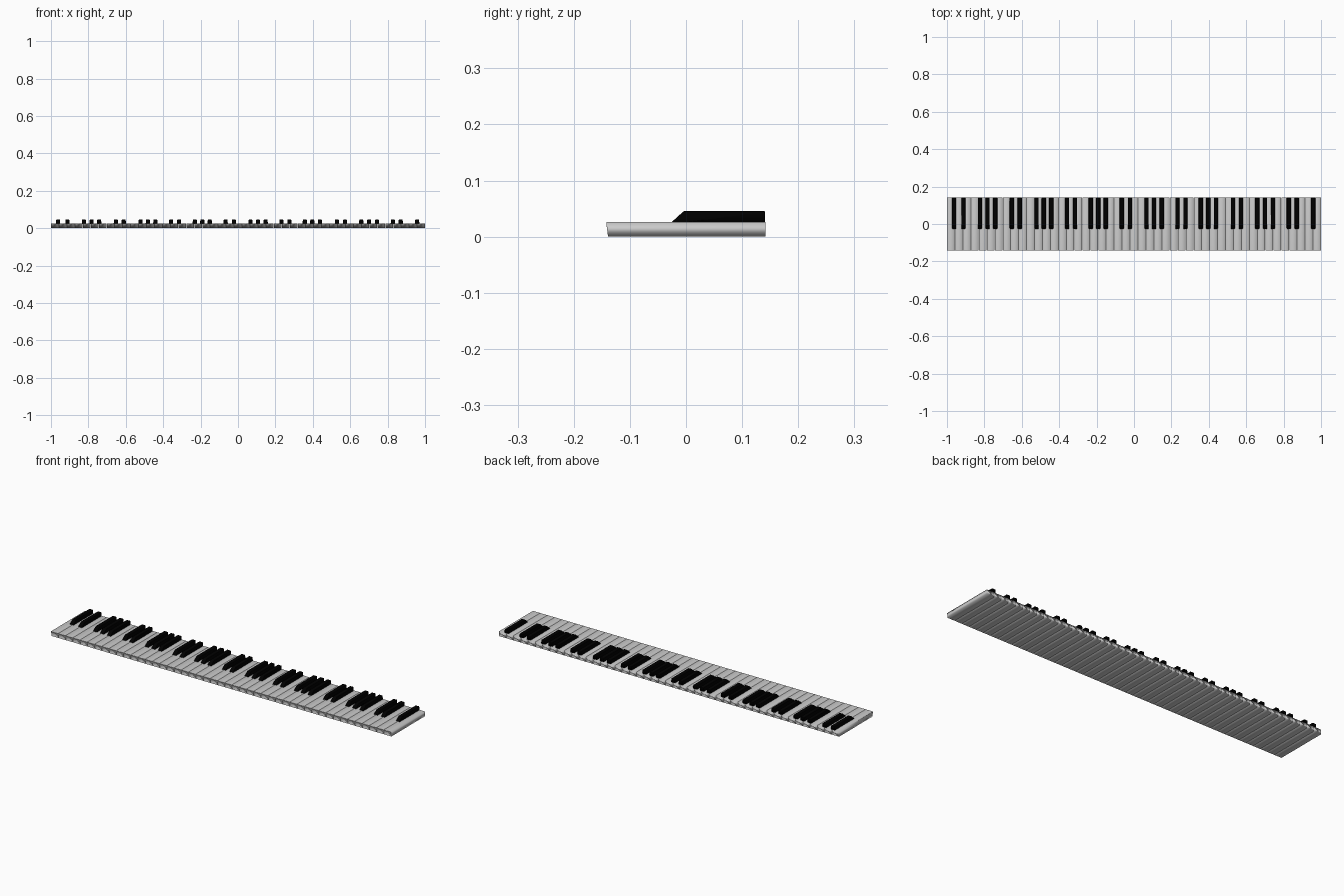
import bpy, bmesh

if "Cube" in bpy.data.objects:
    bpy.data.objects.remove(bpy.data.objects["Cube"])

WHITE_COUNT = 47
PITCH = 2.0 / WHITE_COUNT
GAP = 0.0008

black = bpy.data.materials.new("black_key_finish")
black.diffuse_color = (0, 0, 0, 1)
black.use_nodes = True
black.node_tree.nodes["Principled BSDF"].inputs["Base Color"].default_value = black.diffuse_color


def key(name, x, width, profile, taper=0.0, bevel=0.0, mat=None):
    """Extrude a (y, z) side profile across the key width, smooth shaded."""
    zmin = min(p[1] for p in profile)
    zmax = max(p[1] for p in profile)
    bm = bmesh.new()
    left, right = [[bm.verts.new((s * (width / 2 - taper * (z - zmin) / (zmax - zmin)), y, z))
                    for y, z in profile] for s in (-1, 1)]
    n = len(profile)
    bm.faces.new(left)
    bm.faces.new(right[::-1])
    for i in range(n):
        j = (i + 1) % n
        bm.faces.new((left[i], right[i], right[j], left[j]))
    bmesh.ops.recalc_face_normals(bm, faces=bm.faces)
    if bevel:
        edges = [e for e in bm.edges if max(v.co.z for v in e.verts) > zmax - 1e-5]
        bmesh.ops.bevel(bm, geom=edges, offset=bevel, segments=2, profile=0.5, affect='EDGES')
    for f in bm.faces:
        f.smooth = True
    mesh = bpy.data.meshes.new(name)
    bm.to_mesh(mesh)
    bm.free()
    if mat:
        mesh.materials.append(mat)
    obj = bpy.data.objects.new(name, mesh)
    obj.location.x = x
    bpy.context.collection.objects.link(obj)
    # soft shading across the corners, weighted by face area
    wn = obj.modifiers.new("soft_normals", 'WEIGHTED_NORMAL')
    wn.mode = 'FACE_AREA'
    wn.weight = 50
    wn.keep_sharp = False
    return obj


# White keys: long slabs whose front face slopes back under the lip
white_profile = [(-0.142, 0.026), (-0.142, 0.0235), (-0.139, 0.0), (0.142, 0.0), (0.142, 0.026)]
for i in range(WHITE_COUNT):
    # outer ends stay flush at x = -1 and x = 1
    x0 = -1 + i * PITCH + (GAP / 2 if i else 0)
    x1 = -1 + (i + 1) * PITCH - (GAP / 2 if i < WHITE_COUNT - 1 else 0)
    key("white_key", (x0 + x1) / 2, x1 - x0, white_profile)

# Black keys: groups of two and three, slightly uneven in spacing
black_x = [-.962, -.912, -.824, -.783, -.742, -.653, -.611, -.521, -.482, -.442,
           -.358, -.315, -.231, -.191, -.151, -.066, -.022, .067, .107, .148,
           .232, .275, .357, .397, .438, .529, .572, .659, .701, .743,
           .828, .870, .958]
black_profile = [(-0.026, 0.0225), (-0.026, 0.0255), (-0.004, 0.0455), (0.141, 0.0455), (0.141, 0.0225)]
for x in black_x:
    key("black_key", x, 0.023, black_profile, taper=0.001, bevel=0.002, mat=black)
